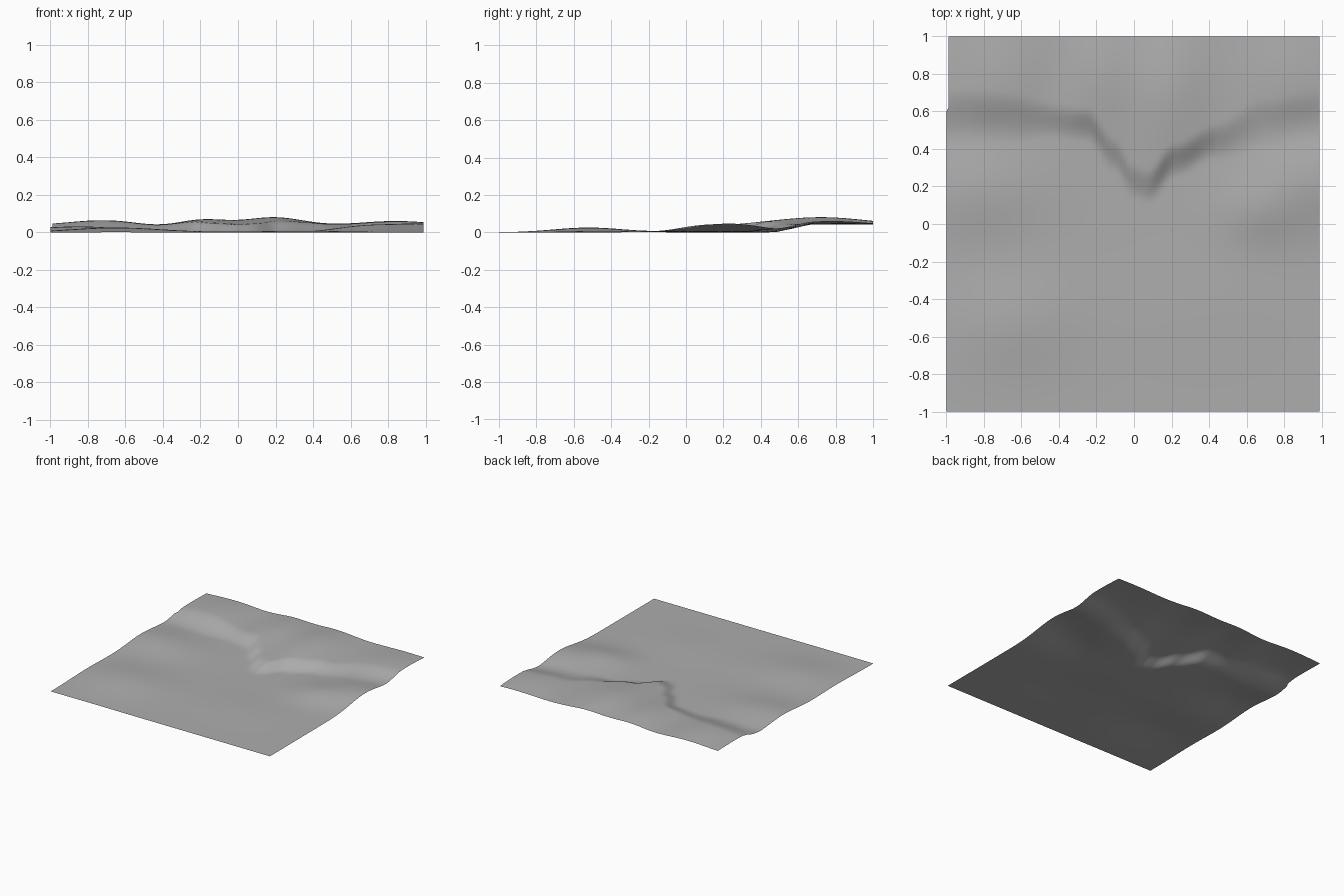
import bpy
import bmesh
from math import exp

default_cube = bpy.data.objects.get("Cube")
if default_cube:
    bpy.data.objects.remove(default_cube, do_unlink=True)

CELLS = 90
WEST, EAST = -1.0, 0.99

# Mounds: centre x, centre y, spread x, spread y, height
LOWLAND = [
    (-0.65, -0.52, 0.25, 0.19, 0.026),
    (-0.85, 0.17, 0.25, 0.17, 0.032),
    (0.97, 0.24, 0.25, 0.18, 0.046),
    (0.66, 0.07, 0.15, 0.12, 0.022),
    (0.35, -0.45, 0.3, 0.2, 0.008),
]
PLATEAU = [
    (-0.72, 0.78, 0.18, 0.22, 0.026),
    (-0.42, 0.75, 0.1, 0.2, -0.008),
    (-0.18, 0.8, 0.13, 0.22, 0.03),
    (0.2, 0.72, 0.15, 0.25, 0.042),
    (0.85, 0.78, 0.18, 0.18, 0.022),
]
# Foot line of the escarpment, with a spur pushing forward in the middle
SCARP = [(-1, 0.58), (-0.5, 0.56), (-0.25, 0.53), (-0.1, 0.37), (0.0, 0.23),
         (0.08, 0.2), (0.22, 0.34), (0.45, 0.44), (0.7, 0.53), (1, 0.57)]


def smooth(t):
    t = min(max(t, 0), 1)
    return t * t * (3 - 2 * t)


def mounds(x, y, hills):
    return sum(h * exp(-0.5 * (((x - cx) / sx) ** 2 + ((y - cy) / sy) ** 2))
               for cx, cy, sx, sy, h in hills)


def scarp_line(x):
    for (xa, ya), (xb, yb) in zip(SCARP, SCARP[1:]):
        if x <= xb:
            return ya + (yb - ya) * smooth((x - xa) / (xb - xa))
    return SCARP[-1][1]


def height(x, y):
    low = 0.006 + mounds(x, y, LOWLAND)
    high = 0.045 + mounds(x, y, PLATEAU)
    half_width = 0.09 + 0.05 * smooth((abs(x) - 0.4) / 0.3)
    rise = smooth((y - scarp_line(x) + half_width) / (2 * half_width))
    return low + (high - low) * rise


# Rolling ground sheet
bm = bmesh.new()
bmesh.ops.create_grid(bm, x_segments=CELLS, y_segments=CELLS, size=1)
for v in bm.verts:
    x, y = v.co.x, v.co.y
    v.co.x = WEST + (x + 1) * (EAST - WEST) / 2
    v.co.z = height(x, y)
    # Slightly trimmed back corner on the west edge
    if x < -0.999 and y > 0.62:
        v.co.x += 0.012
lowest = min(v.co.z for v in bm.verts)
bmesh.ops.translate(bm, verts=bm.verts, vec=(0, 0, -lowest))
for face in bm.faces:
    face.smooth = True

mesh = bpy.data.meshes.new("terrain")
bm.to_mesh(mesh)
bm.free()
terrain = bpy.data.objects.new("terrain", mesh)
bpy.context.collection.objects.link(terrain)

# Plain grey ground
grey = (0.42, 0.42, 0.42, 1)
ground = bpy.data.materials.new("ground_grey")
ground.use_nodes = True
ground.diffuse_color = grey
for node in ground.node_tree.nodes:
    if node.type == 'BSDF_PRINCIPLED':
        node.inputs["Base Color"].default_value = grey
mesh.materials.append(ground)
